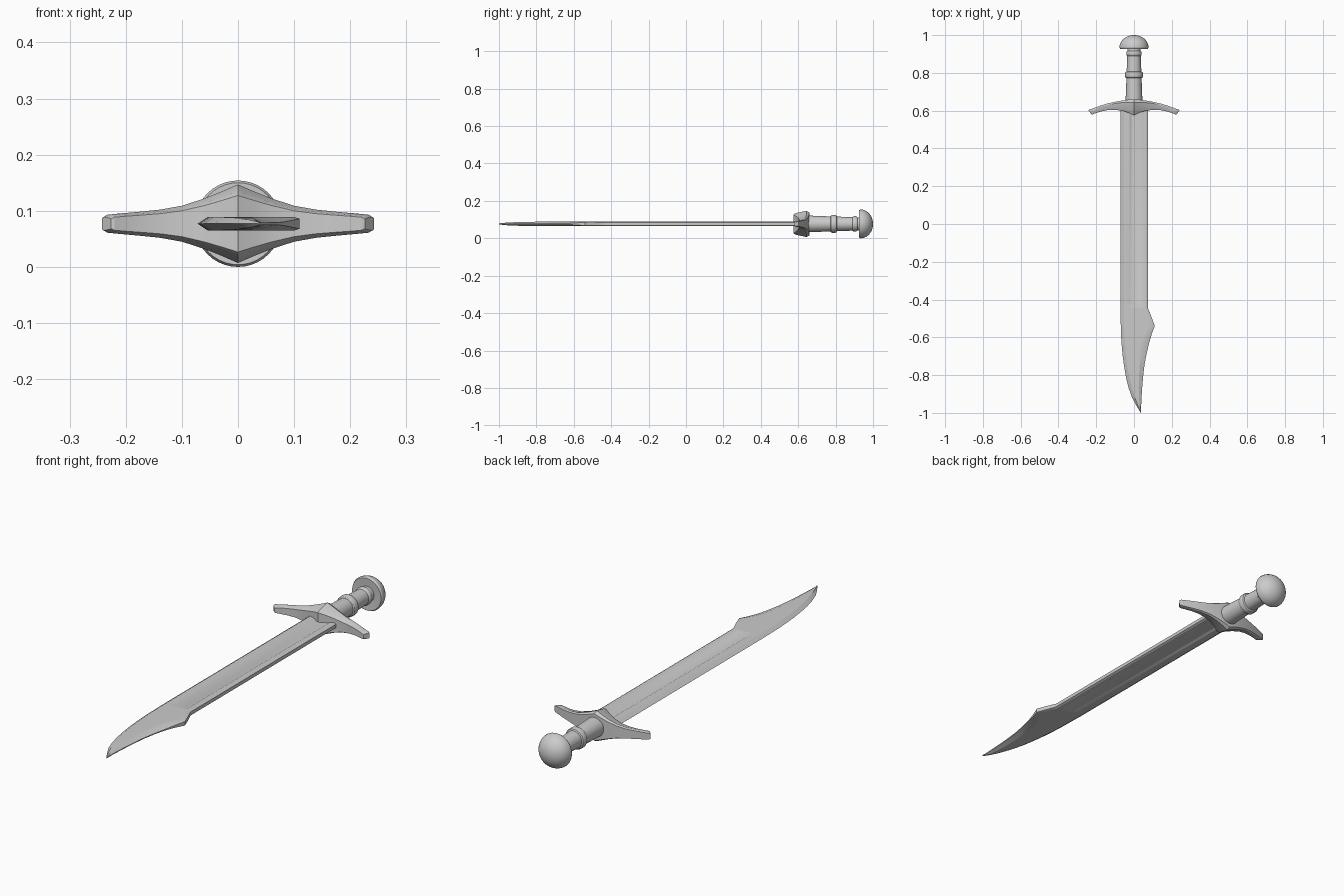
import bpy, bmesh
from math import sin, cos, pi, radians

ZC = 0.077  # height of the sword's central plane


def loft(name, rings, angle=30):
    """Skin a list of equal-length closed point rings and cap both ends."""
    bm = bmesh.new()
    vr = [[bm.verts.new(p) for p in ring] for ring in rings]
    n = len(vr[0])
    for a, b in zip(vr, vr[1:]):
        for i in range(n):
            j = (i + 1) % n
            bm.faces.new((a[i], a[j], b[j], b[i]))
    bm.faces.new(vr[0])
    bm.faces.new(vr[-1])
    bmesh.ops.remove_doubles(bm, verts=bm.verts, dist=1e-5)
    bmesh.ops.recalc_face_normals(bm, faces=bm.faces)
    me = bpy.data.meshes.new(name)
    bm.to_mesh(me)
    bm.free()
    ob = bpy.data.objects.new(name, me)
    bpy.context.collection.objects.link(ob)
    bpy.ops.object.select_all(action='DESELECT')
    ob.select_set(True)
    bpy.context.view_layer.objects.active = ob
    bpy.ops.object.shade_smooth_by_angle(angle=radians(angle))
    return ob


def turned(name, profile, n=40):
    """Revolve (y, radius) pairs about the sword's long axis."""
    loft(name, [[(r * cos(2 * pi * i / n), y, ZC + r * sin(2 * pi * i / n))
                 for i in range(n)] for y, r in profile])


# Blade: y, left x, right x, half thickness, spine half thickness, spine bevel, fuller depth
H = 0.012
blade = [
    (0.62, -0.072, 0.074, H, 0.008, 0.008, 0.005),
    (-0.42, -0.072, 0.074, H, 0.008, 0.008, 0.005),
    (-0.437, -0.072, 0.074, H, 0.008, 0.008, 0.0),
    (-0.45, -0.072, 0.075, H, 0.008, 0.008, 0.0),
    (-0.49, -0.071, 0.092, H, 0.009, 0.008, 0.0),
    (-0.54, -0.070, 0.110, H, 0.009, 0.010, 0.0),
    (-0.58, -0.069, 0.095, H, 0.006, 0.022, 0.0),
    (-0.63, -0.066, 0.080, H, 0.003, 0.028, 0.0),
    (-0.69, -0.061, 0.066, H, 0.002, 0.028, 0.0),
    (-0.75, -0.053, 0.055, H, 0.002, 0.025, 0.0),
    (-0.81, -0.043, 0.048, 0.0115, 0.002, 0.022, 0.0),
    (-0.87, -0.028, 0.043, 0.011, 0.002, 0.018, 0.0),
    (-0.92, -0.010, 0.040, 0.009, 0.002, 0.013, 0.0),
    (-0.96, 0.012, 0.038, 0.007, 0.002, 0.008, 0.0),
    (-1.0, 0.036, 0.038, 0.003, 0.001, 0.0005, 0.0),
]
rings = []
for y, xl, xr, h, e, b, d in blade:
    a = xl + min(0.018, (xr - xl) * 0.3)
    c = xr - b
    fx = [a + (c - a) * t for t in (0.25, 0.33, 0.78, 0.86)]
    up = [(a, h), (fx[0], h), (fx[1], h - d), (fx[2], h - d), (fx[3], h), (c, h), (xr, e)]
    pts = [(xl, 0)] + up + [(x, -z) for x, z in reversed(up)]
    rings.append([(x, y, ZC + z) for x, z in pts])
loft("blade", rings, 20)

# Crossguard: x, front y, back y, half height, slant of the end
half = [
    (0.0, 0.575, 0.660, 0.070, 0),
    (0.03, 0.589, 0.658, 0.057, 0),
    (0.06, 0.599, 0.654, 0.045, 0),
    (0.10, 0.604, 0.647, 0.032, 0),
    (0.14, 0.603, 0.638, 0.025, 0.002),
    (0.18, 0.596, 0.626, 0.021, 0.005),
    (0.215, 0.586, 0.613, 0.018, 0.010),
    (0.236, 0.580, 0.606, 0.016, 0.016),
    (0.242, 0.581, 0.602, 0.012, 0.016),
]
section = [(0, 0.72), (0.12, 0.82), (0.8, 1), (1, 0.88)]
section += [(u, -v) for u, v in reversed(section)]
rings = []
for s, rows in ((-1, half[:0:-1]), (1, half)):
    for x, yf, yb, hz, sl in rows:
        rings.append([(s * (x - sl * (1 - u)), yf + (yb - yf) * u, ZC + hz * v)
                      for u, v in section])
loft("crossguard", rings)

# Grip with two raised bands
turned("grip", [(0.63, 0.045), (0.70, 0.043), (0.772, 0.040), (0.775, 0.045), (0.781, 0.048),
                (0.798, 0.048), (0.804, 0.045), (0.807, 0.039), (0.89, 0.036), (0.893, 0.039),
                (0.898, 0.041), (0.908, 0.041), (0.913, 0.039), (0.916, 0.035), (0.94, 0.035)])

# Domed pommel
dome = [(0.934 + 0.066 * sin(t * pi / 20), 0.077 * cos(t * pi / 20)) for t in range(10)]
turned("pommel", [(0.932, 0.02), (0.926, 0.066), (0.926, 0.073)] + dome + [(1.0, 0.002)])
